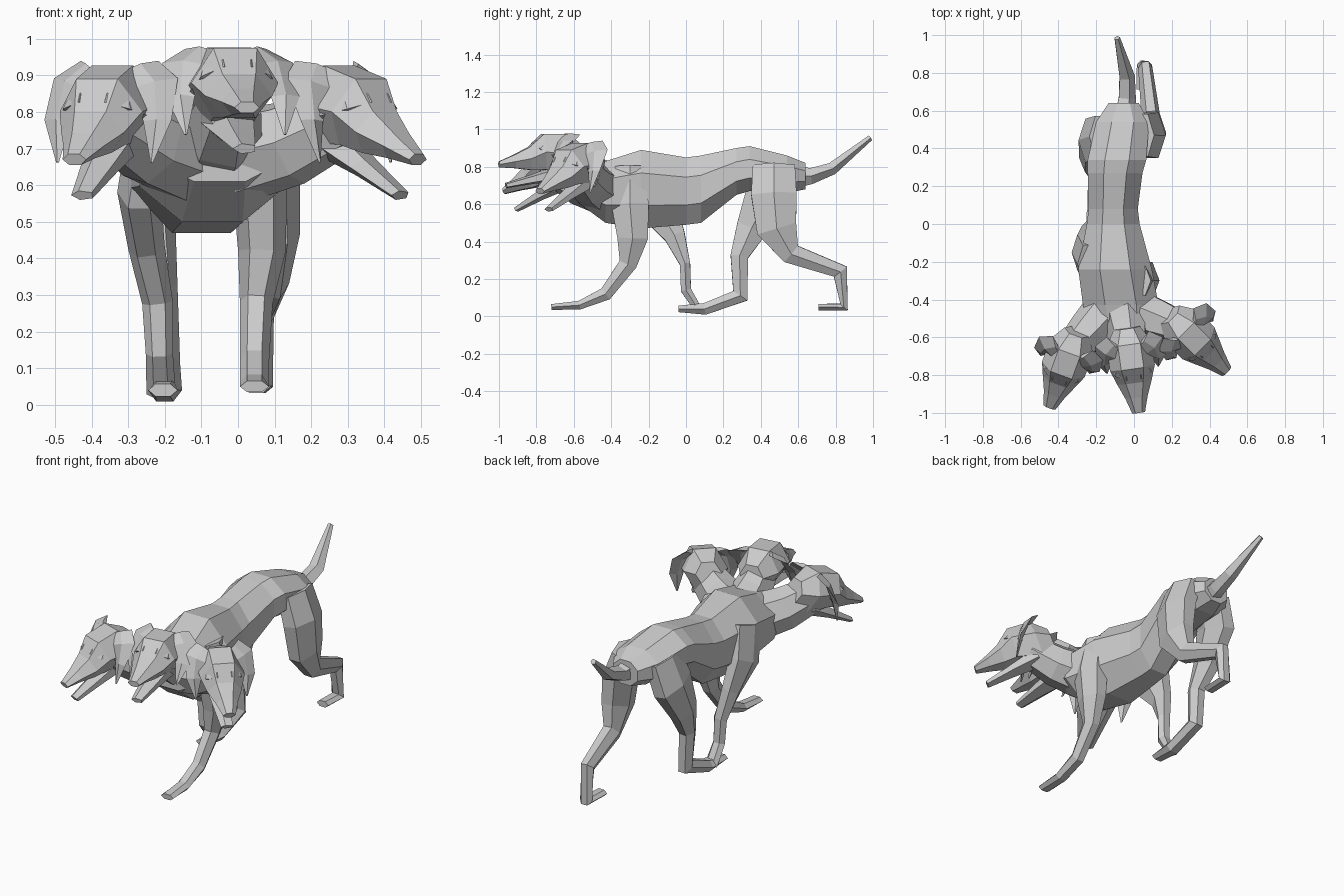
import bpy, bmesh, math
from mathutils import Vector, Matrix

X, Z = Vector((1, 0, 0)), Vector((0, 0, 1))


def loft(name, stations, sides=6, leg=False, upright=False, mat=None, flat_top=False):
    """Skin rings (x, y, z, half width, half depth) along a path."""
    bm = bmesh.new()
    pts = [Vector(s[:3]) for s in stations]
    off = math.pi / sides if flat_top else 0
    k = 1 / math.cos(off) if flat_top else 1
    rings = []
    for i, (x, y, z, w, d) in enumerate(stations):
        a, b = pts[max(i - 1, 0)], pts[min(i + 1, len(pts) - 1)]
        t = Vector((0, -1, 0)) if upright else (b - a).normalized()
        if 0 < i < len(pts) - 1 and not upright:
            t = ((pts[i] - a).normalized() + (b - pts[i]).normalized()).normalized()
        side = (X - t * X.dot(t)).normalized() if leg else t.cross(Z).normalized()
        up = side.cross(t).normalized()
        ring = []
        for j in range(sides):
            u = 2 * math.pi * j / sides + off
            ring.append(bm.verts.new(pts[i] + side * w * k * math.cos(u) + up * d * k * math.sin(u)))
        rings.append(ring)
    for r, q in zip(rings, rings[1:]):
        for j in range(sides):
            n = (j + 1) % sides
            bm.faces.new((r[j], r[n], q[n], q[j]))
    bm.faces.new(rings[0][::-1])
    bm.faces.new(rings[-1])
    if mat:
        bm.transform(mat)
    bmesh.ops.recalc_face_normals(bm, faces=bm.faces)
    me = bpy.data.meshes.new(name)
    bm.to_mesh(me)
    bm.free()
    ob = bpy.data.objects.new(name, me)
    bpy.context.collection.objects.link(ob)
    return ob


# torso with a broad chest
loft("torso", [
    (-.05, -.58, .70, .17, .09), (-.07, -.43, .665, .20, .165),
    (-.10, -.24, .68, .195, .21), (-.11, 0, .67, .14, .18),
    (-.11, .08, .68, .13, .18), (-.10, .27, .775, .145, .125),
    (-.09, .34, .79, .155, .12), (-.06, .54, .76, .14, .10),
    (-.055, .64, .75, .08, .07)],
    sides=8, upright=True, flat_top=True)

# tail
loft("tail", [
    (-.05, .58, .75, .06, .07), (-.04, .67, .75, .05, .045),
    (-.04, .78, .79, .045, .035), (-.09, .985, .955, .016, .016)], sides=5)

# legs in a walking pose
loft("front_right_leg", [
    (.03, -.30, .80, .06, .09), (.06, -.30, .60, .075, .115),
    (.065, -.285, .42, .065, .095), (.05, -.31, .28, .045, .055),
    (.045, -.43, .12, .04, .042), (.045, -.57, .06, .04, .027),
    (.045, -.72, .05, .04, .018)], leg=True)
loft("front_left_leg", [
    (-.24, -.21, .76, .06, .12), (-.27, -.15, .58, .06, .12),
    (-.25, -.06, .43, .05, .065), (-.22, -.005, .28, .042, .032),
    (-.215, 0, .14, .037, .032), (-.21, .07, .03, .04, .022)], leg=True)
loft("hind_right_leg", [
    (.04, .47, .80, .07, .13), (.09, .47, .65, .08, .14),
    (.10, .485, .47, .07, .125), (.09, .56, .335, .05, .065),
    (.06, .825, .24, .038, .05), (.055, .845, .05, .04, .03),
    (.05, .71, .05, .038, .02)], leg=True)
loft("hind_left_leg", [
    (-.17, .46, .80, .07, .13), (-.22, .44, .65, .075, .14),
    (-.23, .35, .47, .06, .095), (-.21, .285, .32, .045, .055),
    (-.20, .29, .11, .042, .052), (-.20, .10, .04, .047, .036),
    (-.205, -.04, .04, .04, .02)], leg=True)


def head(label, pos, yaw, pitch, neck_root):
    m = (Matrix.Translation(pos) @ Matrix.Rotation(math.radians(yaw), 4, 'Z')
         @ Matrix.Rotation(math.radians(pitch), 4, 'X'))
    # skull and upper muzzle
    loft(label + "_skull", [
        (0, .13, -.01, .07, .07), (0, .05, .005, .12, .13),
        (0, -.08, .03, .12, .11), (0, -.16, 0, .092, .07),
        (0, -.24, -.01, .06, .042), (0, -.325, -.02, .034, .018)],
        sides=6, upright=True, mat=m)
    # open lower jaw
    loft(label + "_jaw", [
        (0, .02, -.085, .08, .05), (0, -.14, -.11, .057, .028),
        (0, -.295, -.135, .034, .015)], sides=5, mat=m)
    # drooping ears and brow ridges
    for s, side in ((-1, "left"), (1, "right")):
        loft(f"{label}_{side}_ear", [
            (s * .075, .06, .11, .06, .012), (s * .125, .02, .075, .07, .014),
            (s * .145, -.04, -.01, .04, .012), (s * .137, -.10, -.11, .004, .004)],
            sides=4, mat=m)
        loft(f"{label}_{side}_brow", [
            (s * .03, -.12, .08, .022, .02), (s * .085, -.10, .05, .018, .018),
            (s * .11, -.03, .0, .01, .01)], sides=4, mat=m)
    # neck
    a = Vector(neck_root)
    b = m @ Vector((0, .0, -.02))
    c = a.lerp(b, .5) - Z * .015
    loft(label + "_neck", [(*a, .13, .13), (*c, .115, .12), (*b, .09, .10)], sides=7)


head("middle", (-.02, -.68, .855), 8, 4, (-.06, -.42, .70))
head("left", (-.345, -.69, .80), -20, 20, (-.14, -.46, .68))
head("right", (.28, -.57, .80), 45, 20, (0, -.46, .68))
